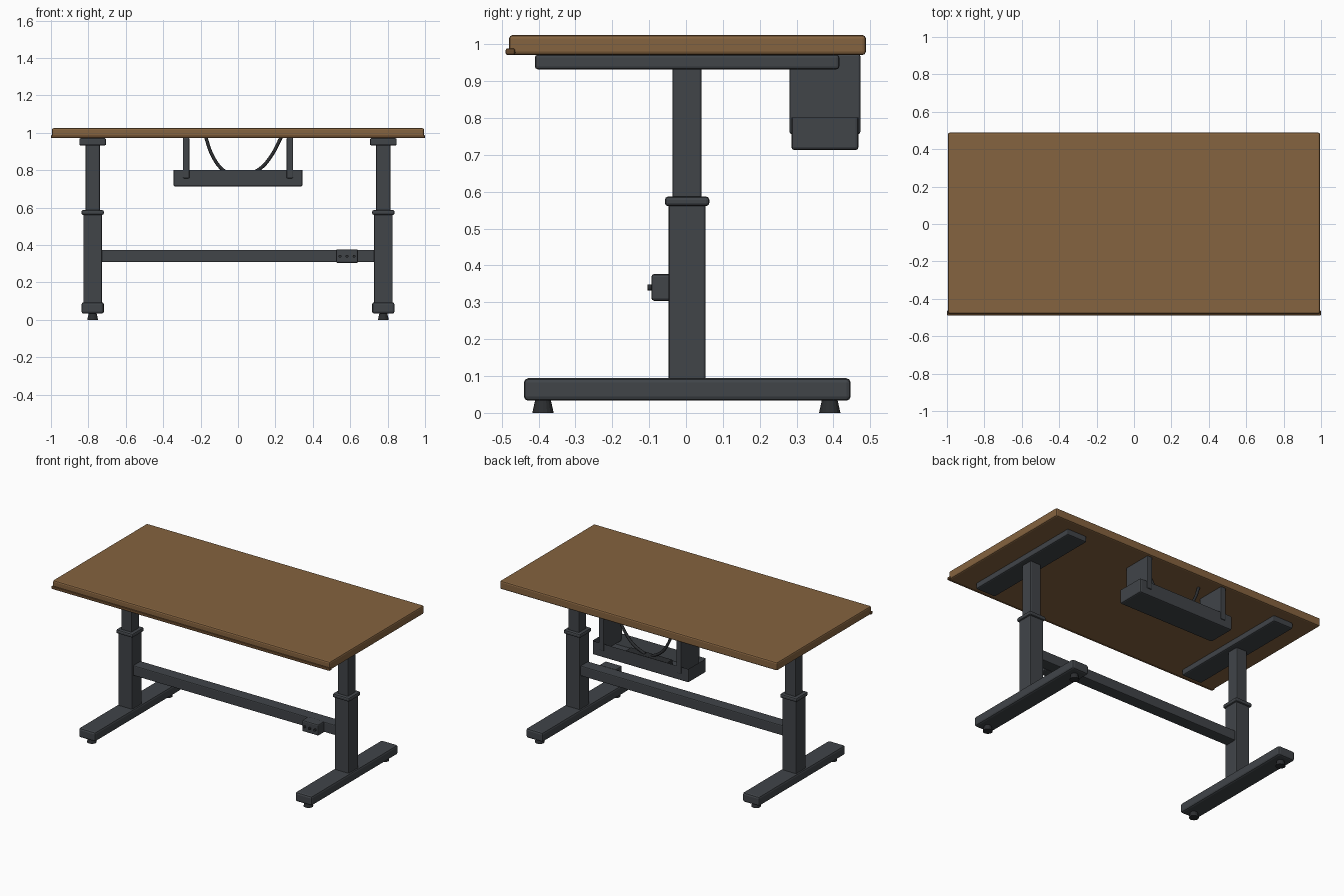
import bpy, bmesh
from mathutils import Matrix

if "Cube" in bpy.data.objects:
    bpy.data.objects.remove(bpy.data.objects["Cube"])


def material(name, rgb):
    m = bpy.data.materials.new(name)
    m.diffuse_color = (*rgb, 1)
    m.use_nodes = True
    m.node_tree.nodes["Principled BSDF"].inputs["Base Color"].default_value = m.diffuse_color
    return m


WOOD = material("wood", (0.235, 0.125, 0.05))
EDGE = material("dark_wood", (0.13, 0.065, 0.025))
METAL = material("dark_metal", (0.052, 0.058, 0.066))
RUBBER = material("black_rubber", (0.025, 0.027, 0.03))


def finish(name, bm, mat):
    me = bpy.data.meshes.new(name)
    bm.to_mesh(me)
    bm.free()
    me.materials.append(mat)
    ob = bpy.data.objects.new(name, me)
    bpy.context.collection.objects.link(ob)
    return ob


def box_bm(x, y, z):
    """Box from (min, max) ranges on each axis."""
    bm = bmesh.new()
    bmesh.ops.create_cube(bm, size=1)
    for v in bm.verts:
        v.co = [r[0] if c < 0 else r[1] for c, r in zip(v.co, (x, y, z))]
    return bm


def box(name, x, y, z, bevel=0.006, mat=METAL, segments=2):
    bm = box_bm(x, y, z)
    bmesh.ops.bevel(bm, geom=bm.edges[:], offset=bevel, segments=segments,
                    profile=0.5, affect='EDGES')
    return finish(name, bm, mat)


def cone(name, r1, r2, depth, matrix, mat, sides=16):
    bm = bmesh.new()
    bmesh.ops.create_cone(bm, cap_ends=True, segments=sides, radius1=r1,
                          radius2=r2, depth=depth, matrix=matrix)
    return finish(name, bm, mat)


def around(c, w):
    return (c - w / 2, c + w / 2)


# Tabletop with a thin strip along the lower front edge
box("tabletop", (-0.995, 0.995), (-0.48, 0.488), (0.971, 1.025), 0.009, WOOD)
box("front_edge_strip", (-1, 1), (-0.49, -0.463), (0.971, 0.989), 0.006, EDGE)

# Two telescoping legs
YC = 0.003
for side, s in (("left", -1), ("right", 1)):
    x = s * 0.777
    box(side + "_foot", around(x, 0.12), (-0.44, 0.447), (0.033, 0.094), 0.012)
    box(side + "_outer_column", around(x, 0.1), around(YC, 0.1), (0.088, 0.572))
    box(side + "_collar", around(x, 0.12), around(YC, 0.121), (0.561, 0.587), 0.009)
    box(side + "_inner_column", around(x, 0.076), around(YC, 0.079), (0.56, 0.945))
    box(side + "_top_support", around(x, 0.143), (-0.41, 0.416), (0.932, 0.972), 0.008)
    for end, y in (("front", -0.388), ("back", 0.39)):
        cone(f"{side}_{end}_foot_pad", 0.029, 0.021, 0.036,
             Matrix.Translation((x, y, 0.018)), RUBBER)

# Crossbar and the control box on it
box("crossbar", (-0.73, 0.73), (-0.036, 0.042), (0.308, 0.374))
box("control_box", (0.524, 0.642), (-0.094, -0.03), (0.304, 0.377), 0.008)
for i, x in enumerate((0.545, 0.583, 0.621)):
    turn = Matrix.Translation((x, -0.098, 0.34)) @ Matrix.Rotation(1.5708, 4, 'X')
    cone(f"control_button_{i + 1}", 0.008, 0.008, 0.014, turn, RUBBER, 12)

# Open cable tray: box with its top face inset and pushed down
bm = box_bm((-0.345, 0.345), (0.286, 0.468), (0.713, 0.802))
outer = [e for e in bm.edges if not all(v.co.z > 0.8 for v in e.verts)]
bmesh.ops.bevel(bm, geom=outer, offset=0.008, segments=2, profile=0.5, affect='EDGES')
bm.faces.ensure_lookup_table()
top = max(bm.faces, key=lambda f: f.calc_center_median().z + f.calc_area())
bmesh.ops.inset_region(bm, faces=[top], thickness=0.014)
bmesh.ops.translate(bm, verts=top.verts[:], vec=(0, 0, -0.072))
finish("cable_tray", bm, METAL)

# Hanger plates and the power strip inside the tray
for side, s in (("left", -1), ("right", 1)):
    box(side + "_tray_hanger", around(s * 0.277, 0.035), (0.281, 0.473), (0.757, 0.973), 0.005)
box("power_strip", (-0.15, 0.15), (0.35, 0.405), (0.728, 0.768), 0.006, RUBBER)

# Cables curving from the tabletop down into the tray
paths = {
    "left_cable": [(-0.172, 0.975), (-0.14, 0.885), (-0.09, 0.81), (-0.02, 0.765)],
    "right_cable": [(0.23, 0.975), (0.18, 0.88), (0.12, 0.81), (0.03, 0.765)],
}
for name, pts in paths.items():
    cu = bpy.data.curves.new(name, 'CURVE')
    cu.dimensions = '3D'
    cu.bevel_depth = 0.009
    cu.bevel_resolution = 2
    cu.resolution_u = 6
    cu.use_fill_caps = True
    sp = cu.splines.new('BEZIER')
    sp.bezier_points.add(len(pts) - 1)
    for p, (x, z) in zip(sp.bezier_points, pts):
        p.co = (x, 0.377, z)
        p.handle_left_type = p.handle_right_type = 'AUTO'
    cu.materials.append(RUBBER)
    bpy.context.collection.objects.link(bpy.data.objects.new(name, cu))
